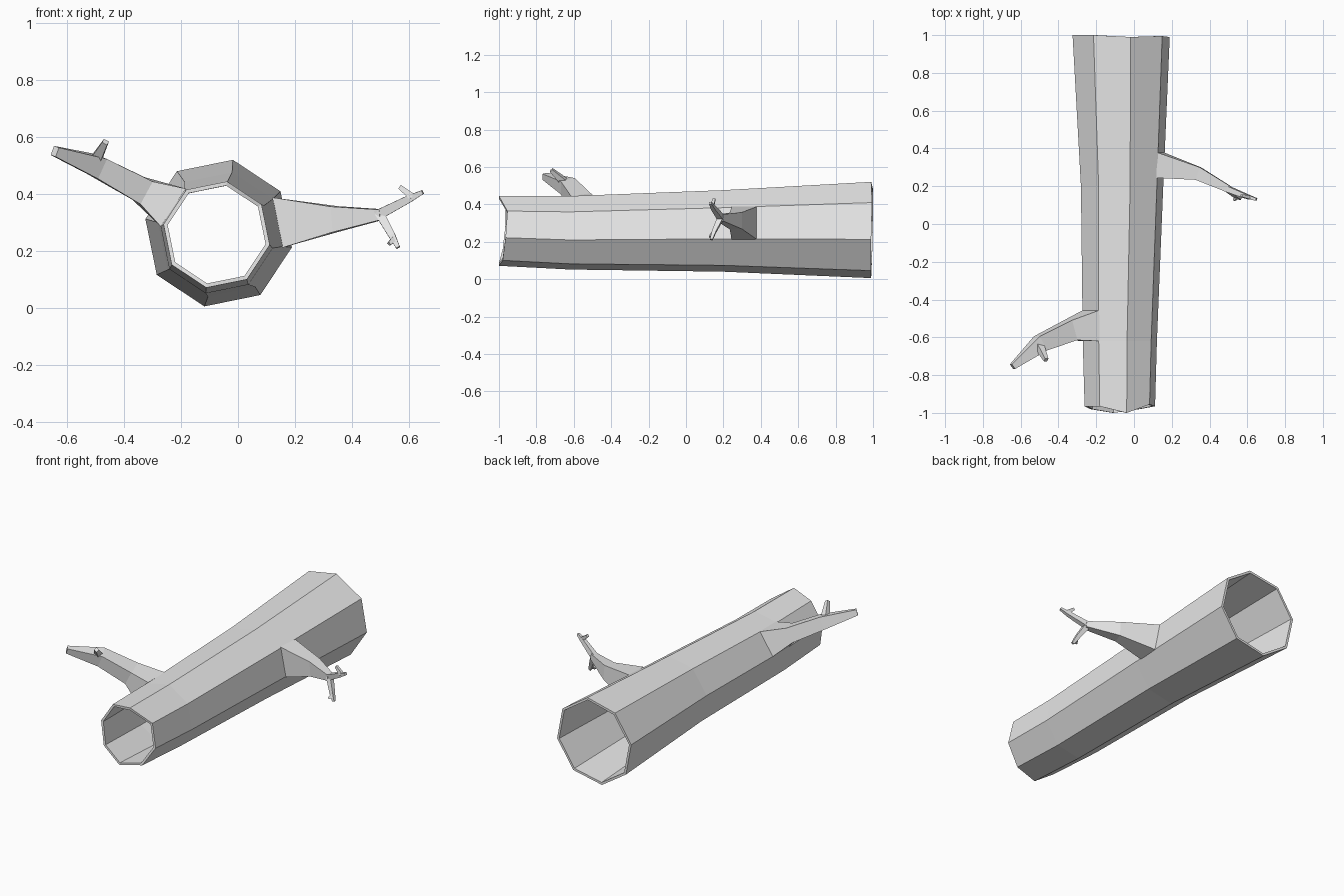
import bpy
import bmesh
from math import cos, sin, radians
from mathutils import Vector

cube = bpy.data.objects.get("Cube")
if cube:
    bpy.data.objects.remove(cube, do_unlink=True)

GREY = (0.8, 0.8, 0.8, 1.0)
mat = bpy.data.materials.new("pale grey")
mat.use_nodes = True
mat.diffuse_color = GREY
bsdf = next(n for n in mat.node_tree.nodes if n.type == 'BSDF_PRINCIPLED')
bsdf.inputs["Base Color"].default_value = GREY


def finish(name, bm):
    bmesh.ops.recalc_face_normals(bm, faces=bm.faces[:])
    mesh = bpy.data.meshes.new(name)
    bm.to_mesh(mesh)
    bm.free()
    mesh.materials.append(mat)
    obj = bpy.data.objects.new(name, mesh)
    bpy.context.collection.objects.link(obj)
    return obj


def bridge(bm, a, b):
    n = len(a)
    for i in range(n):
        j = (i + 1) % n
        bm.faces.new((a[i], a[j], b[j], b[i]))


# Hollow eight-sided trunk: y, centre x, centre z, radius
SECTIONS = [(-1.0, -0.075, 0.258, 0.19), (-0.62, -0.075, 0.248, 0.2),
            (0.2, -0.063, 0.258, 0.222), (1.0, -0.068, 0.263, 0.262)]
FRONT_JAG = [0.0, 0.045, 0.035, 0.02, 0.0, 0.02, 0.035, 0.035]
BACK_JAG = [-0.01, -0.005, -0.01, -0.01, -0.01, -0.005, 0.0, 0.0]
WALL = 0.015


def trunk_ring(bm, index, inset):
    y, cx, cz, r = SECTIONS[index]
    jag = {0: FRONT_JAG, len(SECTIONS) - 1: BACK_JAG}.get(index, [0] * 8)
    ring = []
    for k in range(8):
        a = radians(79 - 45 * k)
        ring.append(bm.verts.new((cx + (r - inset) * cos(a), y + jag[k],
                                  cz + (r - inset) * sin(a))))
    return ring


bm = bmesh.new()
outer = [trunk_ring(bm, i, 0) for i in range(len(SECTIONS))]
inner = [trunk_ring(bm, i, WALL) for i in range(len(SECTIONS))]
for shell in (outer, inner):
    for a, b in zip(shell, shell[1:]):
        bridge(bm, a, b)
for end in (0, -1):
    bridge(bm, outer[end], inner[end])
finish("hollow_trunk", bm)


# Four-sided tapering limb; points are x, y, z, half height, half depth
def limb(name, points, base_angle=None):
    bm = bmesh.new()
    centres = [Vector(p[:3]) for p in points]
    rings = []
    for i, p in enumerate(points):
        t = (centres[min(i + 1, len(points) - 1)] - centres[max(i - 1, 0)]).normalized()
        if i == 0 and base_angle is not None:
            t = Vector((cos(radians(base_angle)), 0, sin(radians(base_angle))))
        up = Vector((-t.z, 0, t.x)).normalized()
        side = t.cross(up).normalized()
        rings.append([bm.verts.new(centres[i] + up * p[3] * u + side * p[4] * s)
                      for u, s in ((1, 1), (1, -1), (-1, -1), (-1, 1))])
    for a, b in zip(rings, rings[1:]):
        bridge(bm, a, b)
    bm.faces.new(rings[0])
    bm.faces.new(rings[-1])
    return finish(name, bm)


# Left branch with a forked end
limb("left_branch", [(0.138, 0.312, 0.30, 0.09, 0.068), (0.34, 0.267, 0.312, 0.045, 0.035),
                     (0.505, 0.183, 0.328, 0.018, 0.018)], 11.5)
limb("left_upper_fork", [(0.49, 0.188, 0.326, 0.018, 0.016), (0.6, 0.145, 0.383, 0.013, 0.011),
                         (0.648, 0.13, 0.407, 0.007, 0.007)])
limb("left_upper_twig", [(0.612, 0.14, 0.39, 0.012, 0.01), (0.568, 0.15, 0.425, 0.008, 0.007)])
limb("left_lower_fork", [(0.497, 0.187, 0.332, 0.016, 0.015), (0.54, 0.15, 0.255, 0.012, 0.011),
                         (0.562, 0.135, 0.212, 0.007, 0.007)])
limb("left_lower_twig", [(0.548, 0.145, 0.242, 0.01, 0.009), (0.53, 0.127, 0.225, 0.006, 0.006)])

# Right branch with a short twig
limb("right_branch", [(-0.226, -0.538, 0.352, 0.08, 0.082), (-0.335, -0.562, 0.412, 0.045, 0.055),
                      (-0.495, -0.632, 0.497, 0.038, 0.043), (-0.643, -0.755, 0.55, 0.017, 0.015)],
     146.5)
limb("right_twig", [(-0.502, -0.645, 0.515, 0.02, 0.02), (-0.465, -0.72, 0.583, 0.01, 0.01)])
